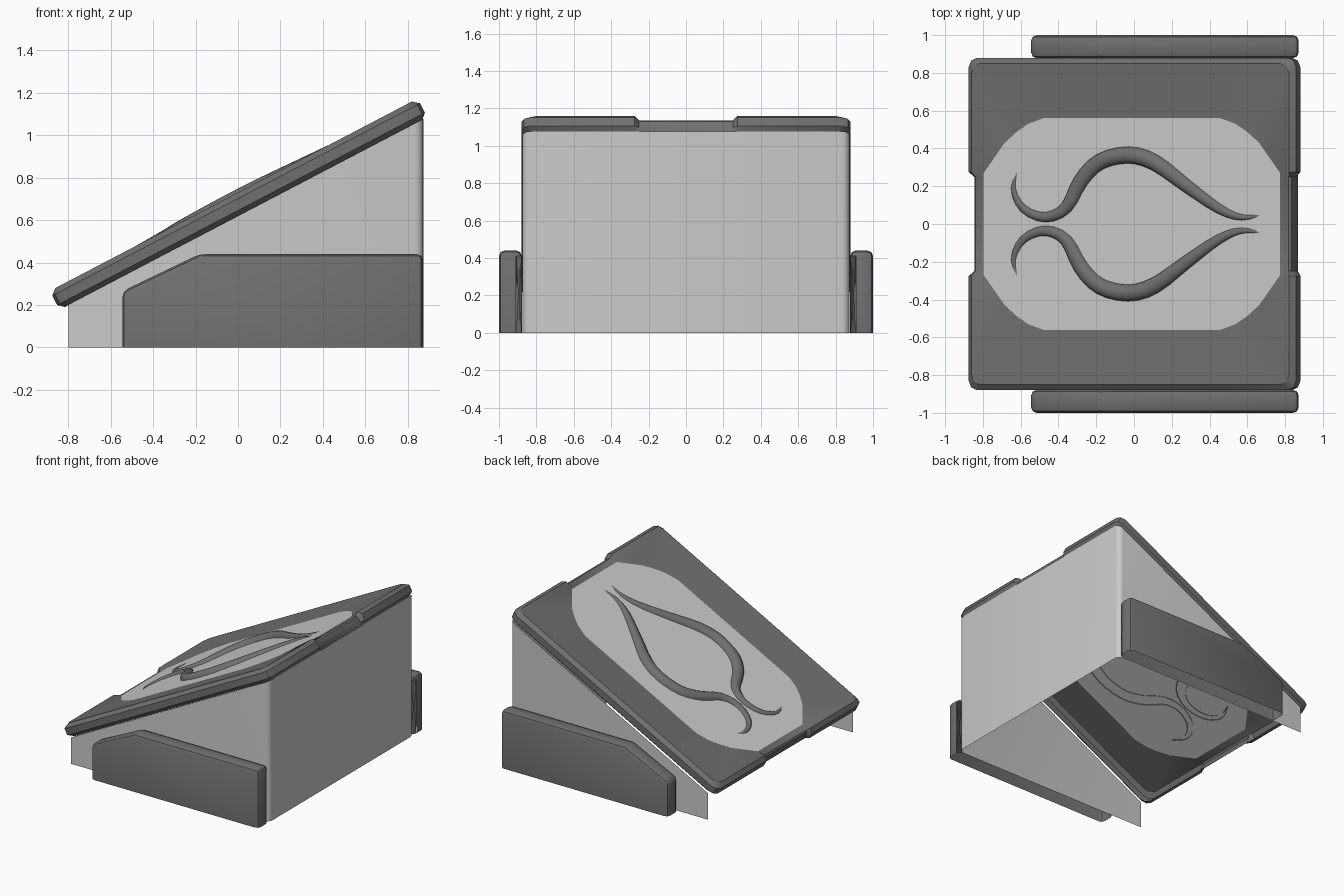
import bpy, bmesh, math
from mathutils import Vector

if "Cube" in bpy.data.objects:
    bpy.data.objects.remove(bpy.data.objects["Cube"])

TILT = math.atan(0.523)
COS = math.cos(TILT)
dark = bpy.data.materials.new("dark_grey")
dark.diffuse_color = (0.16, 0.16, 0.16, 1)
dark.use_nodes = True
dark.node_tree.nodes["Principled BSDF"].inputs["Base Color"].default_value = dark.diffuse_color


def finish(bm, name, mat=None, tilted=False, angle=35):
    bmesh.ops.recalc_face_normals(bm, faces=bm.faces)
    me = bpy.data.meshes.new(name)
    bm.to_mesh(me)
    bm.free()
    ob = bpy.data.objects.new(name, me)
    bpy.context.collection.objects.link(ob)
    if mat:
        me.materials.append(mat)
    if tilted:
        ob.location = (0, 0, 0.73)
        ob.rotation_euler = (0, -TILT, 0)
    bpy.ops.object.select_all(action='DESELECT')
    ob.select_set(True)
    bpy.context.view_layer.objects.active = ob
    bpy.ops.object.shade_smooth_by_angle(angle=math.radians(angle))
    return ob


def skin(bm, rings, closed):
    rows = [[bm.verts.new(p) for p in r] for r in rings]
    n = len(rows[0])
    for a, b in zip(rows, rows[1:]):
        for i in range(n if closed else n - 1):
            j = (i + 1) % n
            bm.faces.new((a[i], a[j], b[j], b[i]))
    return rows


# open-bottomed body: back wall and two side walls, rounded rear corners
W, R = 0.874, 0.04
half = [(-0.8, W), (W - R, W)]
half += [(W - R + R * math.sin(t), W - R + R * math.cos(t))
         for t in (math.pi / 8 * k for k in range(1, 5))]
path = half + [(x, -y) for x, y in reversed(half)]
bm = bmesh.new()
skin(bm, [[(x, y, 0) for x, y in path],
          [(x, y, 0.62 + 0.523 * x) for x, y in path]], False)
finish(bm, "body_walls")

# bevelled side panels, open underneath
profile = [(-0.545, 0), (-0.545, 0.265), (-0.18, 0.44), (0.872, 0.44), (0.872, 0)]
for s, side in ((1, "left"), (-1, "right")):
    bm = bmesh.new()
    rows = skin(bm, [[(x, s * y, z) for x, z in profile] for y in (0.878, 1.0)], False)
    for r in rows:
        bm.faces.new(r)
    edges = [e for e in bm.edges if not e.is_boundary]
    bmesh.ops.bevel(bm, geom=edges, offset=0.03, segments=2, profile=0.5, affect='EDGES')
    finish(bm, side + "_side_panel", dark)


# sloped lid shell with a shallow notch at both ends
def ring(quarter):
    q = quarter
    pts = q + [(-u, v, w) for u, v, w in reversed(q)]
    pts += [(-u, -v, w) for u, v, w in q]
    pts += [(u, -v, w) for u, v, w in reversed(q)]
    return [(u - 0.023, v, w) for u, v, w in pts]


def outer(inset, w, notch, notch_w):
    a, b, c = 0.978 - inset, 0.88 - inset, 0.05
    return ring([(a - notch, 0.25, notch_w), (a, 0.275, w), (a, b - c, w),
                 (a - 0.015, b - 0.015, w), (a - c, b, w), (0.53, b, w)])


inlay = ring([(u, v, -0.02) for u, v in
              ((0.886, 0.25), (0.886, 0.27), (0.76, 0.43),
               (0.69, 0.487), (0.62, 0.53), (0.53, 0.56))])
bm = bmesh.new()
skin(bm, [inlay, outer(0.03, 0, 0.012, -0.022), outer(0, -0.025, 0.03, -0.032),
          outer(0, -0.075, 0.025, -0.072), outer(0.028, -0.1, 0, -0.1)], True)
finish(bm, "lid_frame", dark, True)

# pale inlay in the lid
bm = bmesh.new()
bm.faces.new([bm.verts.new(p) for p in inlay])
ob = finish(bm, "lid_inlay", None, True)
if ob.data.polygons[0].normal.z < 0:
    ob.data.flip_normals()


# pair of raised tapering tendrils: x, y, radius
def catmull(p, steps):
    p = [Vector(q) for q in p]
    p = [2 * p[0] - p[1]] + p + [2 * p[-1] - p[-2]]
    out = []
    for i in range(1, len(p) - 2):
        a, b, c, d = p[i - 1:i + 3]
        for k in range(steps):
            t = k / steps
            out.append(0.5 * (2 * b + (c - a) * t + (2 * a - 5 * b + 4 * c - d) * t * t
                              + (3 * b - a - 3 * c + d) * t ** 3))
    return out + [p[-2]]


stem = [(-0.605, 0.31, 0.002), (-0.64, 0.19, 0.013), (-0.585, 0.08, 0.022),
        (-0.47, 0.036, 0.028), (-0.36, 0.085, 0.033), (-0.28, 0.23, 0.04),
        (-0.18, 0.33, 0.044), (-0.03, 0.365, 0.046), (0.11, 0.325, 0.044),
        (0.28, 0.20, 0.036), (0.45, 0.08, 0.027), (0.57, 0.035, 0.017),
        (0.69, 0.05, 0.002)]
pts = catmull(stem, 3)
for s, side in ((1, "left"), (-1, "right")):
    rings = []
    for i, p in enumerate(pts):
        d = pts[min(i + 1, len(pts) - 1)] - pts[max(i - 1, 0)]
        n = Vector((-d.y, d.x)).normalized()
        r = p.z
        rings.append([((p.x + n.x * r * math.cos(t) - 0.009) / COS,
                       s * (p.y + n.y * r * math.cos(t)),
                       -0.025 + 0.9 * r * math.sin(t))
                      for t in (math.pi * k / 6 for k in range(7))])
    bm = bmesh.new()
    skin(bm, rings, False)
    ob = finish(bm, side + "_tendril", dark, True, 60)
    if sum(f.normal.z for f in ob.data.polygons) < 0:
        ob.data.flip_normals()
